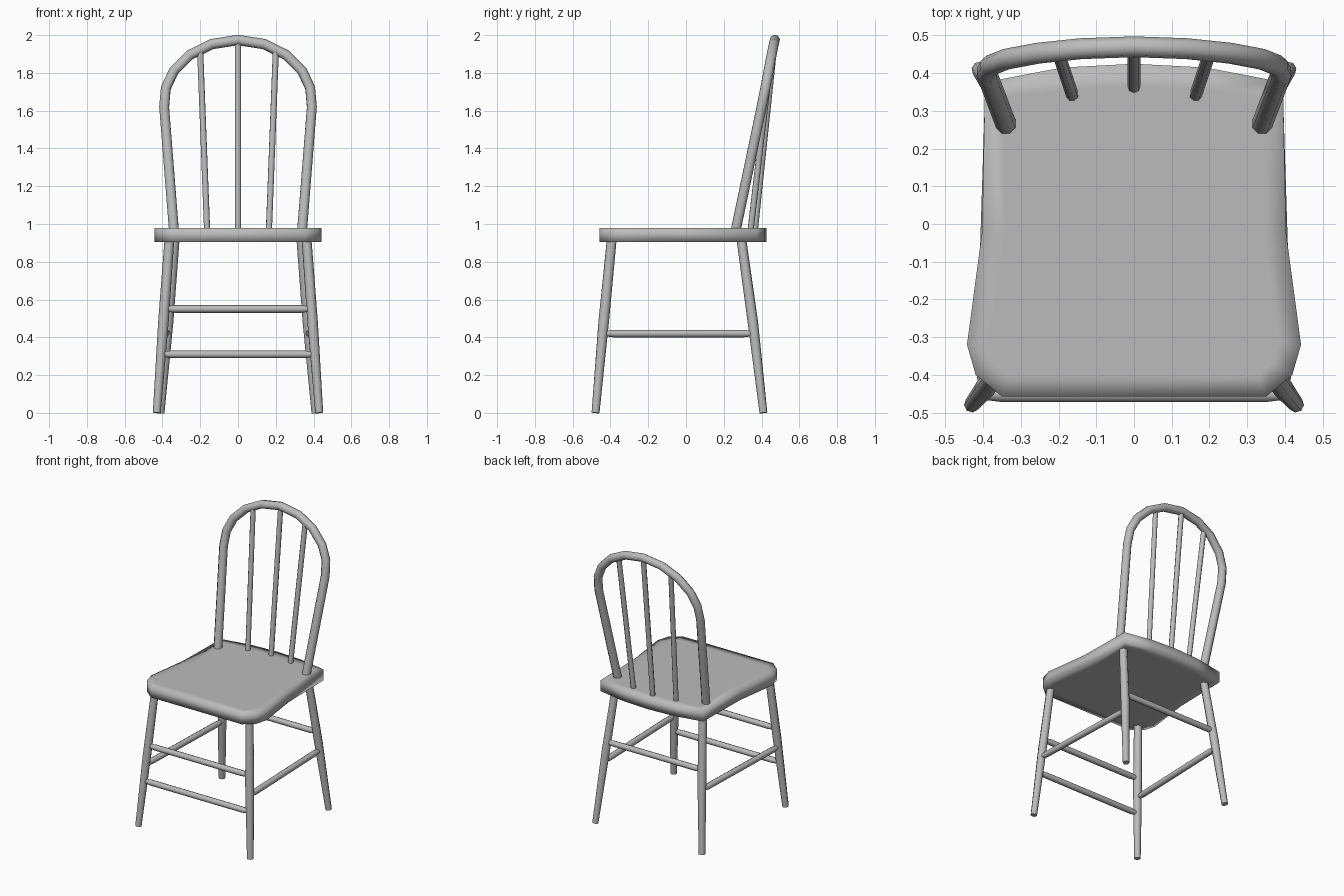
import bpy
import bmesh

if "Cube" in bpy.data.objects:
    bpy.data.objects.remove(bpy.data.objects["Cube"])

grey = bpy.data.materials.new("grey_wood")
grey.use_nodes = True
colour = (0.5, 0.5, 0.5, 1)
grey.diffuse_color = colour
grey.node_tree.nodes["Principled BSDF"].inputs["Base Color"].default_value = colour


def rod(name, points, radii):
    """Eight-sided round rod along a path, with one radius per point."""
    curve = bpy.data.curves.new(name, "CURVE")
    curve.dimensions = "3D"
    curve.bevel_depth = 1
    curve.bevel_resolution = 2
    curve.use_fill_caps = True
    spline = curve.splines.new("POLY")
    spline.points.add(len(points) - 1)
    for p, co, r in zip(spline.points, points, radii):
        p.co = (*co, 1)
        p.radius = r
    obj = bpy.data.objects.new(name, curve)
    bpy.context.collection.objects.link(obj)
    bpy.ops.object.select_all(action="DESELECT")
    obj.select_set(True)
    bpy.context.view_layer.objects.active = obj
    bpy.ops.object.convert(target="MESH")
    obj = bpy.context.object
    obj.data.materials.clear()
    obj.data.materials.append(grey)
    bpy.ops.object.shade_smooth_by_angle(angle=1.0)
    return obj


def stretcher(name, a, b):
    """Rod between two legs, narrowing at both ends."""
    ends = [tuple(p + (q - p) * t for p, q in zip(a, b)) for t in (0, 0.06, 0.94, 1)]
    rod(name, ends, (0.014, 0.02, 0.02, 0.014))


# Seat: mirrored outline, extruded, with inset loops for soft shading
half = [(0, 0.425), (0.19, 0.415), (0.395, 0.376), (0.403, -0.02), (0.443, -0.32),
        (0.42, -0.40), (0.35, -0.458)]
outline = half + [(-x, y) for x, y in reversed(half[1:])]
bm = bmesh.new()
base = bm.faces.new([bm.verts.new((x, y, 0.905)) for x, y in outline])
top = bmesh.ops.extrude_face_region(bm, geom=[base])["geom"]
bmesh.ops.translate(bm, vec=(0, 0, 0.075),
                    verts=[v for v in top if isinstance(v, bmesh.types.BMVert)])
bmesh.ops.recalc_face_normals(bm, faces=bm.faces)
caps = [f for f in bm.faces if abs(f.normal.z) > 0.9]
bmesh.ops.inset_individual(bm, faces=caps, thickness=0.06)
for f in bm.faces:
    f.smooth = True
mesh = bpy.data.meshes.new("seat")
bm.to_mesh(mesh)
bm.free()
mesh.materials.append(grey)
bpy.context.collection.objects.link(bpy.data.objects.new("seat", mesh))

# Splayed legs, side stretchers and outer back spindles
for side, s in (("left", 1), ("right", -1)):
    rod("front_leg_" + side,
        [(s * 0.43, -0.479, 0), (s * 0.395, -0.436, 0.48), (s * 0.363, -0.393, 0.92)],
        (0.021, 0.028, 0.026))
    rod("back_leg_" + side,
        [(s * 0.41, 0.41, 0), (s * 0.37, 0.354, 0.48), (s * 0.335, 0.293, 0.92)],
        (0.021, 0.028, 0.026))
    stretcher("side_stretcher_" + side, (s * 0.4, -0.43, 0.42), (s * 0.375, 0.35, 0.42))
    rod("back_spindle_" + side,
        [(s * 0.163, 0.34, 0.95), (s * 0.2, 0.452, 1.91)], (0.017, 0.017))
rod("back_spindle_middle", [(0, 0.362, 0.95), (0, 0.468, 1.96)], (0.017, 0.017))

# Front and back stretchers
stretcher("front_stretcher_low", (-0.4, -0.452, 0.31), (0.4, -0.452, 0.31))
stretcher("front_stretcher_high", (-0.38, -0.43, 0.55), (0.38, -0.43, 0.55))
stretcher("back_stretcher", (-0.365, 0.345, 0.55), (0.365, 0.345, 0.55))

# Bent hoop of the backrest
bend = [(0.338, 0.26, 0.95), (0.391, 0.4, 1.62), (0.382, 0.42, 1.72), (0.34, 0.437, 1.81),
        (0.255, 0.453, 1.895), (0.14, 0.465, 1.952)]
path = bend + [(0, 0.47, 1.974)] + [(-x, y, z) for x, y, z in reversed(bend)]
rod("back_hoop", path, [0.028] * len(path))
